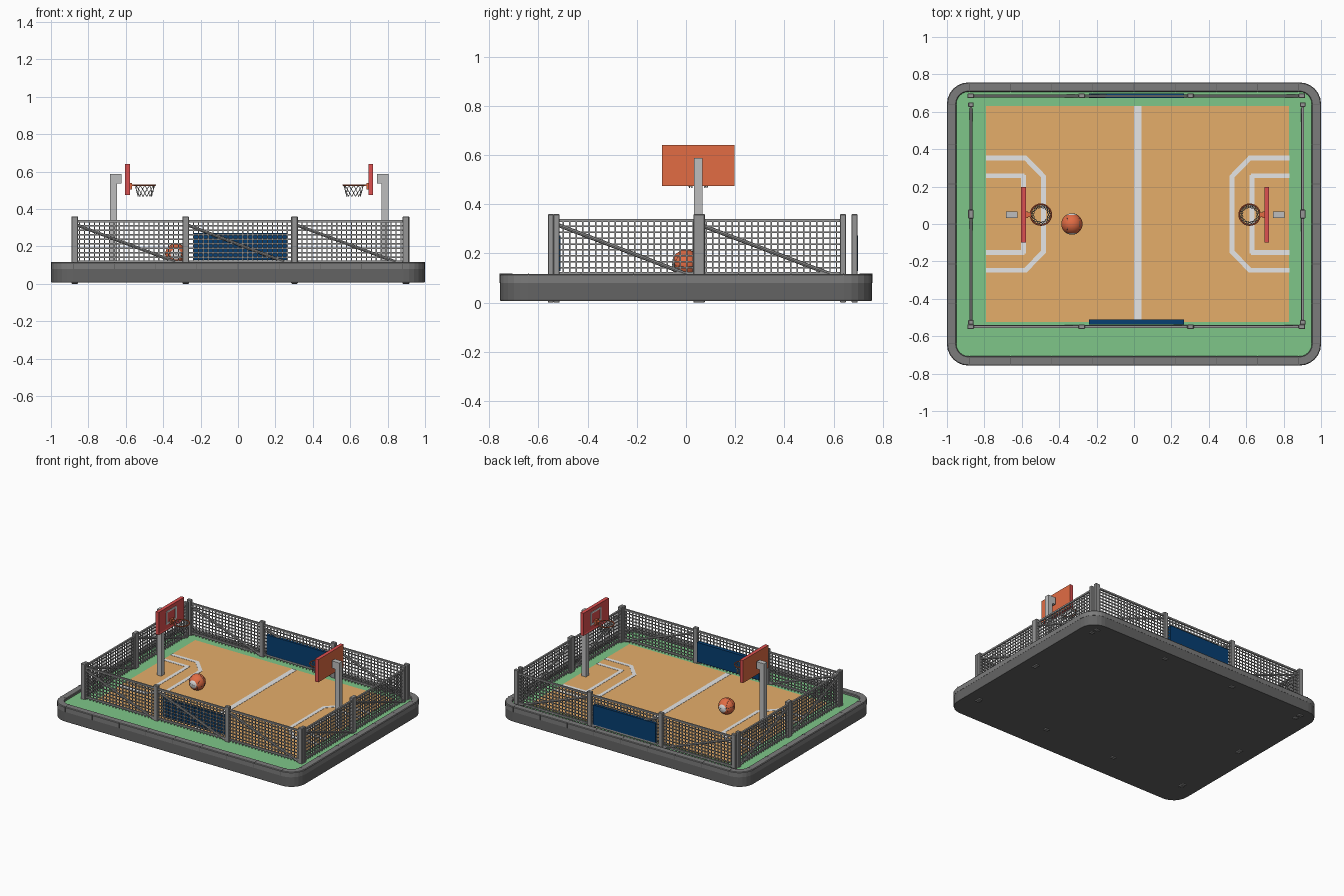
import bpy, bmesh, math
from mathutils import Vector, Matrix

if "Cube" in bpy.data.objects:
    bpy.data.objects.remove(bpy.data.objects["Cube"])


def mat(name, r, g, b):
    m = bpy.data.materials.new(name)
    m.diffuse_color = [(c / 255 / 12.92 if c < 11 else ((c / 255 + 0.055) / 1.055) ** 2.4) for c in (r, g, b)] + [1]
    m.use_nodes = True
    m.node_tree.nodes["Principled BSDF"].inputs["Base Color"].default_value = m.diffuse_color
    return m


GREEN = mat("green surround", 126, 198, 137)
COURT = mat("tan court", 229, 174, 106)
LINE = mat("pale line", 230, 230, 230)
CURB = mat("grey curb", 124, 124, 124)
DARK = mat("dark base", 100, 100, 100)
BLUE = mat("navy panel", 6, 62, 114)
STEEL = mat("fence steel", 150, 150, 150)
POLE = mat("light pole", 190, 190, 190)
RED = mat("board red", 222, 80, 80)
ORANGE = mat("ball orange", 226, 108, 68)


def finish(bm, name, *mats, smooth=False):
    bmesh.ops.recalc_face_normals(bm, faces=bm.faces)
    me = bpy.data.meshes.new(name)
    bm.to_mesh(me)
    bm.free()
    for m in mats:
        me.materials.append(m)
    if smooth:
        for p in me.polygons:
            p.use_smooth = True
    ob = bpy.data.objects.new(name, me)
    bpy.context.collection.objects.link(ob)
    return ob


def bevel(ob, w, seg=1):
    m = ob.modifiers.new("bevel", 'BEVEL')
    m.width, m.segments = w, seg


def box(bm, lo, hi):
    lo, hi = Vector(lo), Vector(hi)
    s = hi - lo
    M = Matrix.Translation((lo + hi) / 2) @ Matrix.Diagonal((abs(s.x), abs(s.y), abs(s.z), 1))
    return bmesh.ops.create_cube(bm, size=1, matrix=M)['verts']


def rod(bm, a, b, r, n=6):
    a, b = Vector(a), Vector(b)
    M = Matrix.Translation((a + b) / 2) @ (b - a).to_track_quat('Z', 'Y').to_matrix().to_4x4()
    bmesh.ops.create_cone(bm, cap_ends=True, segments=n, radius1=r, radius2=r, depth=(b - a).length, matrix=M)


def torus(bm, M, R, r, n=28, k=8):
    rings = []
    for i in range(n):
        a = math.tau * i / n
        rings.append([bm.verts.new(M @ Vector(((R + r * math.cos(t)) * math.cos(a),
                      (R + r * math.cos(t)) * math.sin(a), r * math.sin(t))))
                      for t in (math.tau * j / k for j in range(k))])
    for i in range(n):
        p, q = rings[i], rings[(i + 1) % n]
        for j in range(k):
            bm.faces.new((p[j], q[j], q[(j + 1) % k], p[(j + 1) % k]))


def outline(inset, seg=6):
    X, Y, r = 1 - inset, 0.757 - inset, 0.115 - inset
    pts = []
    for c, (sx, sy) in enumerate(((1, 1), (-1, 1), (-1, -1), (1, -1))):
        for i in range(seg + 1):
            a = math.pi / 2 * (c + i / seg)
            pts.append((sx * (X - r) + r * math.cos(a), sy * (Y - r) + r * math.sin(a)))
    return pts


def loft(name, material, steps, closed=False):
    """Stack of rounded rectangles given as (inset, z)."""
    bm = bmesh.new()
    loops = [[bm.verts.new((x, y, z)) for x, y in outline(i)] for i, z in steps]
    n = len(loops[0])
    pairs = list(zip(loops, loops[1:] + loops[:1])) if closed else list(zip(loops, loops[1:]))
    for p, q in pairs:
        for i in range(n):
            bm.faces.new((p[i], p[(i + 1) % n], q[(i + 1) % n], q[i]))
    if not closed:
        bm.faces.new(loops[0])
        bm.faces.new(loops[-1])
    return finish(bm, name, material)


# base, surround and raised curb
loft("base", DARK, [(0.003, 0.007), (0.001, 0.012), (0.001, 0.08)])
loft("surround_floor", GREEN, [(0.04, 0.075), (0.04, 0.1)])
loft("curb", CURB, [(0, 0.079), (0, 0.112), (0.004, 0.117), (0.046, 0.117), (0.05, 0.113), (0.05, 0.079)], True)

# dark joints between curb stones
bm = bmesh.new()
for s in (-1, 1):
    for i in range(9):
        x = -0.88 + i * 0.22
        box(bm, (x - 0.002, s * 0.7575, 0.08), (x + 0.002, s * 0.706, 0.1175))
    for i in range(7):
        y = -0.64 + i * 0.2133
        box(bm, (s * 1.0, y - 0.002, 0.08), (s * 0.949, y + 0.002, 0.1175))
finish(bm, "curb_joints", DARK)

# court floor and painted lines
bm = bmesh.new()
box(bm, (-0.79, -0.525, 0.098), (0.83, 0.63, 0.103))
finish(bm, "court_floor", COURT)


def strip(bm, a, b, w):
    a, b = Vector(a), Vector(b)
    d = (b - a).normalized()
    ends = (a - d * w * 0.2, b + d * w * 0.2)
    nrm = Vector((-d.y, d.x)) * w / 2
    quad = [ends[0] + nrm, ends[1] + nrm, ends[1] - nrm, ends[0] - nrm]
    f = bm.faces.new([bm.verts.new((p.x, p.y, 0.1045)) for p in quad])
    bmesh.ops.translate(bm, vec=(0, 0, -0.004), verts=[
        v for v in bmesh.ops.extrude_face_region(bm, geom=[f])['geom'] if isinstance(v, bmesh.types.BMVert)])


bm = bmesh.new()
strip(bm, (0.02, -0.516), (0.02, 0.622), 0.038)
for s in (-1, 1):
    arc = [(0.805, 0.3), (0.6, 0.3), (0.503, 0.2), (0.503, -0.2), (0.6, -0.3), (0.805, -0.3)]
    key = [(0.805, 0.205), (0.61, 0.205), (0.61, -0.205), (0.805, -0.205)]
    for path in (arc, key):
        for p, q in zip(path, path[1:]):
            strip(bm, (0.02 + s * p[0], 0.053 + p[1]), (0.02 + s * q[0], 0.053 + q[1]), 0.026)
finish(bm, "court_lines", LINE)


# fences: posts, rails, wire mesh and sloping braces
def fence(name, fixed, stops, along_x):
    def P(t, off, z):
        return (t, fixed + off, z) if along_x else (fixed + off, t, z)
    posts, wires, rails = bmesh.new(), bmesh.new(), bmesh.new()
    for i, t in enumerate(stops):
        h = 0.0175 if along_x else (0.0235 if i == 1 else 0.0125)
        w = 0.0125 if along_x else 0.0145
        box(posts, P(t - h, -w, 0), P(t + h, w, 0.36))
    bevel(finish(posts, name + "_posts", STEEL), 0.003)
    a, b = stops[0], stops[-1]
    for z in (0.118, 0.334):
        box(rails, P(a, -0.006, z - 0.006), P(b, 0.006, z + 0.006))
    for p, q in zip(stops, stops[1:]):
        rod(rails, P(p, 0, 0.318), P(q - 0.02, 0, 0.104), 0.008, 8)
    finish(rails, name + "_rails_and_braces", STEEL)
    n = round((b - a) / 0.0265)
    w = 0.003
    for i in range(1, n):
        t = a + (b - a) * i / n
        box(wires, P(t - w, -w, 0.1), P(t + w, w, 0.33))
    for i in range(8):
        z = 0.142 + i * 0.024
        box(wires, P(a, -w, z - w), P(b, w, z + w))
    finish(wires, name + "_wire_mesh", STEEL)


fence("front_fence", -0.549, (-0.873, -0.28, 0.302, 0.898), True)
fence("back_fence", 0.685, (-0.873, -0.28, 0.302, 0.898), True)
fence("left_fence", -0.872, (-0.526, 0.053, 0.638), False)
fence("right_fence", 0.902, (-0.526, 0.053, 0.638), False)

# navy boards on the long fences
for name, y0, y1 in (("front_panel", -0.537, -0.51), ("back_panel", 0.674, 0.698)):
    bm = bmesh.new()
    box(bm, (-0.24, y0, 0.128), (0.268, y1, 0.272))
    finish(bm, name, BLUE)

# hoops, mirrored about x = 0.06
CX, CY = 0.06, 0.05
for side, s in (("left", -1), ("right", 1)):
    def X(d):
        return CX + s * d
    bm = bmesh.new()
    box(bm, (X(0.708), CY - 0.018, 0.09), (X(0.744), CY + 0.018, 0.588))
    box(bm, (X(0.682), CY - 0.018, 0.535), (X(0.72), CY + 0.018, 0.588))
    finish(bm, side + "_hoop_pole", POLE)

    # backboard: red frame, orange rear and recessed front
    bm = bmesh.new()
    box(bm, (X(0.637), CY - 0.148, 0.474), (X(0.663), CY + 0.148, 0.641))
    bm.normal_update()
    for f in list(bm.faces):
        if f.normal.x * s > 0.9:
            f.material_index = 1
        elif f.normal.x * s < -0.9:
            bmesh.ops.inset_region(bm, faces=[f], thickness=0.014, depth=-0.004)
    finish(bm, side + "_backboard", RED, ORANGE)
    bm = bmesh.new()
    for y in (-0.055, 0.055):
        box(bm, (X(0.637), CY + y - 0.006, 0.52), (X(0.643), CY + y + 0.006, 0.605))
    for z in (0.52, 0.605):
        box(bm, (X(0.6375), CY - 0.061, z - 0.006), (X(0.643), CY + 0.061, z + 0.006))
    finish(bm, side + "_target_square", LINE)

    # rim with bracket
    bm = bmesh.new()
    torus(bm, Matrix.Translation((X(0.558), CY, 0.528)), 0.056, 0.004)
    box(bm, (X(0.612), CY - 0.012, 0.523), (X(0.642), CY + 0.012, 0.532))
    box(bm, (X(0.628), CY - 0.018, 0.505), (X(0.642), CY + 0.018, 0.54))
    finish(bm, side + "_rim", ORANGE)

    # crossing net strands
    bm = bmesh.new()
    rings = [(0.053, 0.526), (0.048, 0.506), (0.042, 0.486), (0.037, 0.466)]

    def N(k, a):
        r, z = rings[k]
        return (X(0.558) + r * math.cos(a), CY + r * math.sin(a), z)
    for i in range(12):
        for k in range(3):
            a = math.tau * (i + k / 2) / 12
            for d in (-1, 1):
                rod(bm, N(k, a), N(k + 1, a + d * math.pi / 12), 0.002, 4)
    finish(bm, side + "_net", POLE)

# ball with pale end caps and dark seams
C = Matrix.Translation((-0.332, 0.0, 0.158))
turn = Matrix.Rotation(math.pi / 2, 4, 'X')
bm = bmesh.new()
bmesh.ops.create_uvsphere(bm, u_segments=28, v_segments=18, radius=0.057, matrix=C @ turn)
for f in bm.faces:
    f.material_index = int(abs(f.calc_center_median().y) > 0.047)
finish(bm, "ball", ORANGE, LINE, smooth=True)
bm = bmesh.new()
side_turn = turn @ Matrix.Rotation(math.pi / 2, 4, 'Y')
for M, R in ((Matrix(), 0.0565), (turn, 0.0565),
             (side_turn @ Matrix.Translation((0, 0, 0.033)), 0.046),
             (side_turn @ Matrix.Translation((0, 0, -0.033)), 0.046)):
    torus(bm, C @ Matrix.Rotation(0.2, 4, 'Y') @ M, R, 0.001, 32, 5)
finish(bm, "ball_seams", DARK)
